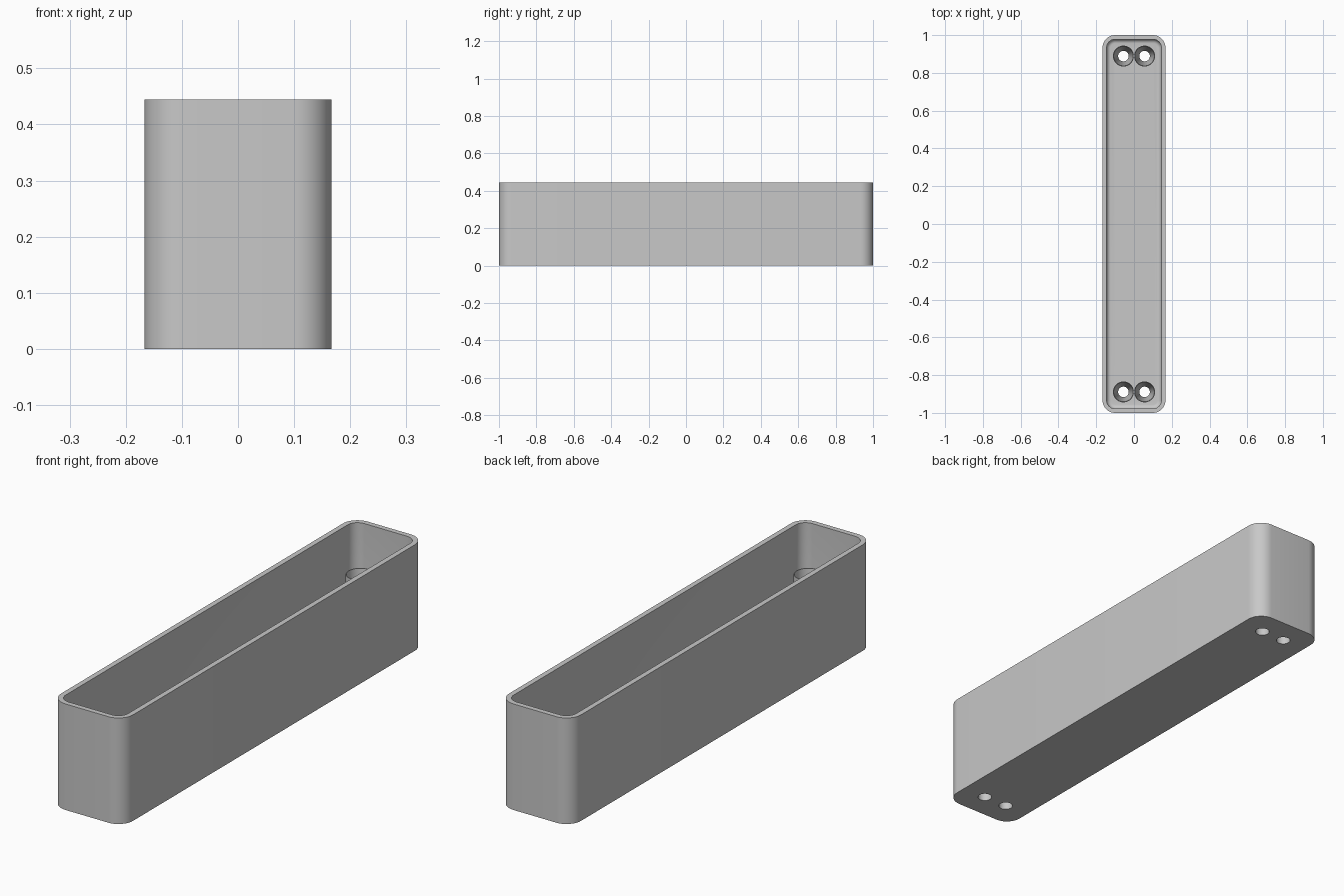
import bpy, bmesh, math

old = bpy.data.objects.get("Cube")
if old:
    bpy.data.objects.remove(old, do_unlink=True)

HALF_X, HALF_Y, HEIGHT = 0.1667, 1.0, 0.444
WALL, CORNER, FLOOR, FILLET = 0.022, 0.067, 0.022, 0.022
HOLE_R, POST_R, POST_TOP, SEAT = 0.028, 0.0555, 0.278, 0.012
CENTRES = [(x, y) for x in (-0.056, 0.056) for y in (-0.889, 0.889)]

grey = bpy.data.materials.new("light grey plastic")
grey.use_nodes = True
grey.diffuse_color = (0.58, 0.58, 0.58, 1)
grey.node_tree.nodes["Principled BSDF"].inputs["Base Color"].default_value = grey.diffuse_color


def make_object(name, bm):
    bmesh.ops.recalc_face_normals(bm, faces=bm.faces)
    mesh = bpy.data.meshes.new(name)
    bm.to_mesh(mesh)
    bm.free()
    mesh.materials.append(grey)
    obj = bpy.data.objects.new(name, mesh)
    bpy.context.collection.objects.link(obj)
    return obj


def bridge(bm, a, b):
    n = len(a)
    for i in range(n):
        j = (i + 1) % n
        bm.faces.new((a[i], a[j], b[j], b[i]))


def rounded_loop(bm, inset, z, steps=10):
    """Ring of vertices round a rounded rectangle."""
    r = max(CORNER - inset, 0.012)
    cx, cy = HALF_X - inset - r, HALF_Y - inset - r
    ring = []
    for q, (sx, sy) in enumerate([(1, 1), (-1, 1), (-1, -1), (1, -1)]):
        for k in range(steps + 1):
            a = (q + k / steps) * math.pi / 2
            ring.append(bm.verts.new((sx * cx + r * math.cos(a),
                                      sy * cy + r * math.sin(a), z)))
    return ring


def lathe(bm, centre, profile, closed, sides=40):
    """Turn a radius/height profile about a vertical axis."""
    rings = []
    for r, z in profile:
        rings.append([bm.verts.new((centre[0] + r * math.cos(t), centre[1] + r * math.sin(t), z))
                      for t in (2 * math.pi * i / sides for i in range(sides))])
    for a, b in zip(rings, rings[1:]):
        bridge(bm, a, b)
    if closed:
        bridge(bm, rings[-1], rings[0])
    else:
        bm.faces.new(rings[0])
        bm.faces.new(rings[-1])


def smooth(obj):
    bpy.ops.object.select_all(action='DESELECT')
    obj.select_set(True)
    bpy.context.view_layer.objects.active = obj
    bpy.ops.object.shade_smooth_by_angle(angle=math.radians(35))


# Open box: outer wall, rim, inner wall, filleted floor edge
sections = [(0, 0), (0, HEIGHT), (WALL, HEIGHT)]
for k in range(7):
    a = k / 6 * math.pi / 2
    sections.append((WALL + FILLET * (1 - math.cos(a)), FLOOR + FILLET * (1 - math.sin(a))))
bm = bmesh.new()
loops = [rounded_loop(bm, inset, z) for inset, z in sections]
for a, b in zip(loops, loops[1:]):
    bridge(bm, a, b)
bm.faces.new(loops[0])
bm.faces.new(loops[-1])
box = make_object("box_body", bm)

# Screw holes through the floor, widened above the seat for the posts
bm = bmesh.new()
for c in CENTRES:
    lathe(bm, c, [(HOLE_R, -0.05), (HOLE_R, SEAT), (0.045, SEAT + 0.001), (0.045, 0.1)], False)
cutter = make_object("hole_cutter", bm)
cutter.hide_render = True
mod = box.modifiers.new("holes", 'BOOLEAN')
mod.operation = 'DIFFERENCE'
mod.solver = 'EXACT'
mod.object = cutter
bpy.context.view_layer.objects.active = box
bpy.ops.object.modifier_apply(modifier=mod.name)
bpy.data.objects.remove(cutter, do_unlink=True)
smooth(box)

# Tapered-bore screw posts standing on the floor
for c in CENTRES:
    bm = bmesh.new()
    lathe(bm, c, [(HOLE_R, SEAT), (0.052, POST_TOP), (POST_R, POST_TOP), (POST_R, SEAT)], True)
    side = "left" if c[0] > 0 else "right"
    end = "front" if c[1] < 0 else "back"
    smooth(make_object(f"screw_post_{end}_{side}", bm))
